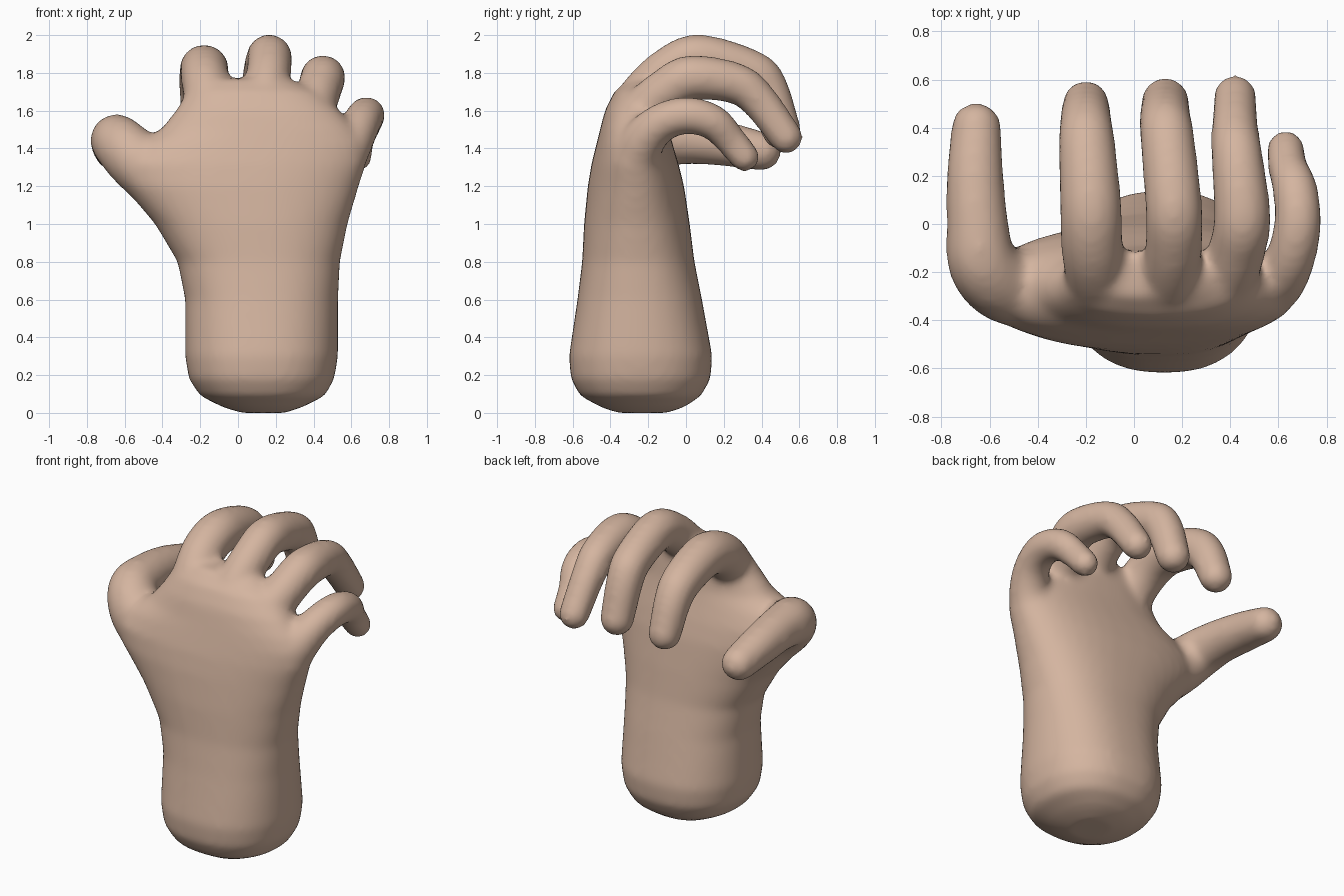
import bpy, bmesh, math
from mathutils import Vector, Matrix

skin = bpy.data.materials.new("warm skin")
skin.diffuse_color = (0.66, 0.46, 0.35, 1)
bm = bmesh.new()


def spline(rows, steps=8):
    """Catmull-Rom interpolation through rows of numbers."""
    pts = [Vector(r) for r in rows]
    pts = [2 * pts[0] - pts[1]] + pts + [2 * pts[-1] - pts[-2]]
    out = []
    for a, b, c, d in zip(pts, pts[1:], pts[2:], pts[3:]):
        for i in range(steps):
            t = i / steps
            out.append(0.5 * (2 * b + (c - a) * t + (2 * a - 5 * b + 4 * c - d) * t * t
                              + (3 * b - a - 3 * c + d) * t ** 3))
    return out + [pts[-2]]


def power(v, n):
    return math.copysign(abs(v) ** (2 / n), v)


def palm(rows, sides=40):
    """Loft of superellipses; row = z, x min, x max, y min, y max."""
    rings = []
    for z, x0, x1, y0, y1 in rows:
        ring = []
        for i in range(sides):
            a = math.tau * i / sides
            ring.append(bm.verts.new(((x0 + x1) / 2 + (x1 - x0) / 2 * power(math.cos(a), 2.4),
                                      (y0 + y1) / 2 + (y1 - y0) / 2 * power(math.sin(a), 2.2), z)))
        rings.append(ring)
    for lo, hi in zip(rings, rings[1:]):
        for i in range(sides):
            j = (i + 1) % sides
            bm.faces.new((lo[i], lo[j], hi[j], hi[i]))
    bm.faces.new(rings[0][::-1])
    bm.faces.new(rings[-1])


def digit(rows):
    """Rounded tapering finger; row = x, y, z, radius."""
    for p in spline(rows, 12):
        bmesh.ops.create_icosphere(bm, subdivisions=3, radius=p[3],
                                   matrix=Matrix.Translation(p.xyz))


# wrist and palm
palm([(0.00, 0.02, 0.25, -0.36, -0.10), (0.03, -0.08, 0.34, -0.45, -0.01),
      (0.09, -0.20, 0.46, -0.56, 0.08), (0.18, -0.26, 0.51, -0.61, 0.13),
      (0.30, -0.28, 0.53, -0.62, 0.14), (0.60, -0.28, 0.53, -0.575, 0.085),
      (0.80, -0.32, 0.54, -0.55, 0.045), (1.00, -0.44, 0.58, -0.54, 0.02),
      (1.20, -0.61, 0.64, -0.52, -0.01), (1.32, -0.66, 0.68, -0.50, -0.04),
      (1.42, -0.56, 0.68, -0.475, -0.07), (1.50, -0.41, 0.63, -0.455, -0.09),
      (1.60, -0.33, 0.54, -0.43, -0.10), (1.70, -0.27, 0.43, -0.38, -0.11),
      (1.77, -0.18, 0.27, -0.30, -0.12)])

# four fingers and the thumb
digit([(-0.14, -0.28, 1.55, .13), (-0.16, -0.20, 1.68, .13), (-0.175, -0.08, 1.78, .13),
       (-0.18, 0.08, 1.82, .13), (-0.195, 0.32, 1.76, .12), (-0.20, 0.42, 1.67, .11),
       (-0.20, 0.50, 1.49, .098)])
digit([(0.14, -0.28, 1.58, .13), (0.15, -0.22, 1.70, .12), (0.165, -0.09, 1.82, .12),
       (0.165, 0.07, 1.885, .12), (0.14, 0.34, 1.81, .115), (0.13, 0.43, 1.72, .11),
       (0.13, 0.51, 1.50, .10)])
digit([(0.36, -0.28, 1.48, .13), (0.39, -0.22, 1.60, .125), (0.43, -0.10, 1.71, .12),
       (0.45, 0.03, 1.775, .12), (0.43, 0.26, 1.745, .11), (0.42, 0.38, 1.66, .10),
       (0.42, 0.53, 1.46, .09)])
digit([(0.52, -0.27, 1.28, .13), (0.59, -0.24, 1.42, .12), (0.65, -0.14, 1.53, .105),
       (0.68, 0.00, 1.575, .10), (0.67, 0.14, 1.54, .095), (0.64, 0.23, 1.45, .085),
       (0.63, 0.31, 1.355, .08)])
digit([(-0.40, -0.27, 1.22, .17), (-0.54, -0.25, 1.34, .16), (-0.63, -0.16, 1.43, .145),
       (-0.65, 0.00, 1.445, .13), (-0.66, 0.20, 1.425, .12), (-0.655, 0.40, 1.385, .105)])

mesh = bpy.data.meshes.new("hand")
bm.to_mesh(mesh)
bm.free()
hand = bpy.data.objects.new("hand", mesh)
bpy.context.collection.objects.link(hand)
mesh.materials.append(skin)

# fuse the parts into one skin and soften the joins
fuse = hand.modifiers.new("fuse", 'REMESH')
fuse.mode = 'VOXEL'
fuse.voxel_size = 0.02
fuse.use_smooth_shade = True
soft = hand.modifiers.new("soften", 'SMOOTH')
soft.factor = 0.5
soft.iterations = 14
